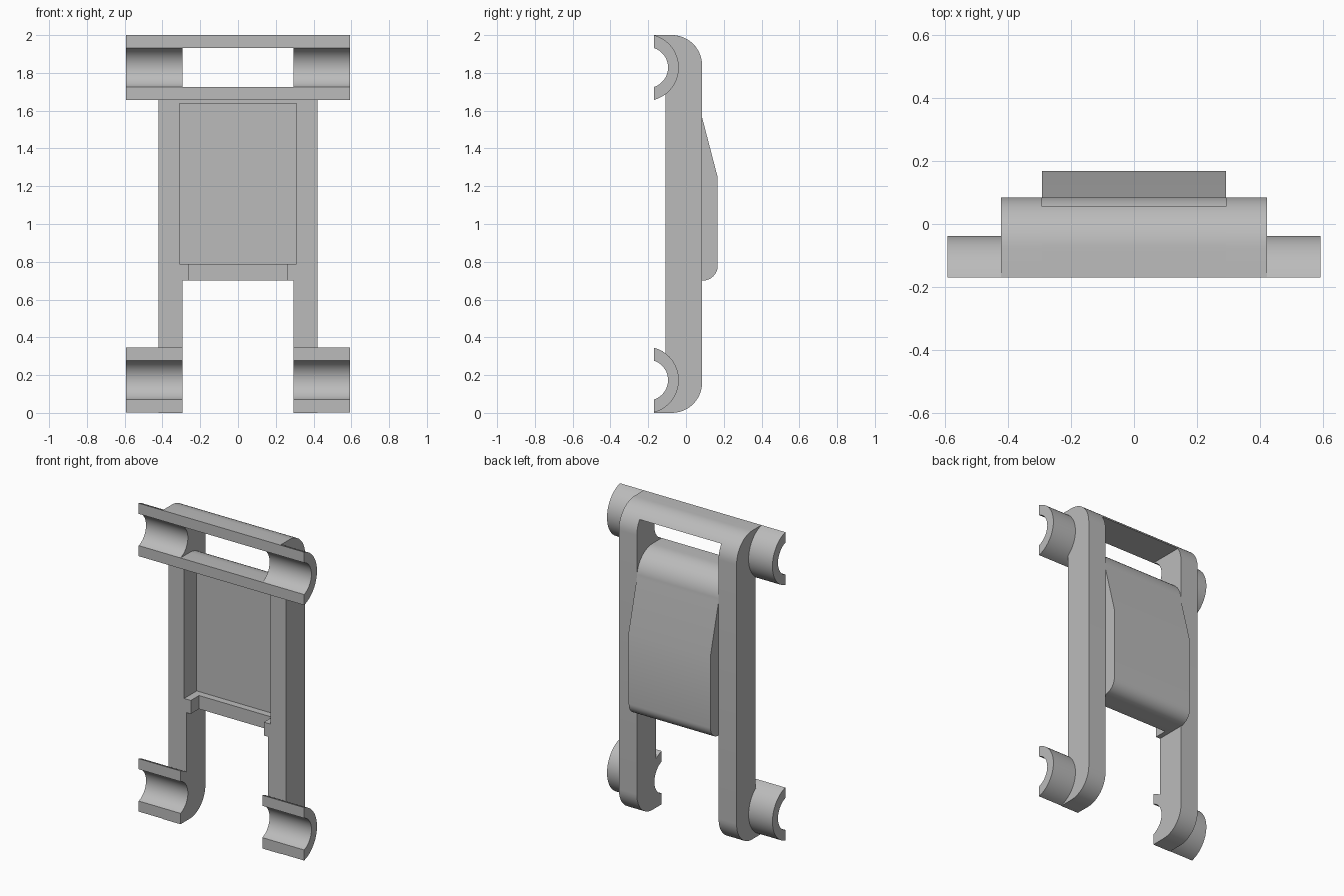
import bpy, bmesh
from math import sin, cos, pi, atan2, asin

cube = bpy.data.objects.get("Cube")
if cube:
    bpy.data.objects.remove(cube, do_unlink=True)

grey = bpy.data.materials.new("plain grey")
grey.use_nodes = True
colour = (0.5, 0.5, 0.5, 1)
grey.diffuse_color = colour
grey.node_tree.nodes["Principled BSDF"].inputs["Base Color"].default_value = colour

# Shared dimensions
FRONT, RAIL_FRONT, BACK = -0.17, -0.109, 0.085
INNER, OUTER, TUBE_END = 0.293, 0.422, 0.593
CORNER = 0.16
LOW, HIGH = 0.1735, 1.8285          # heights of the clip centres
HALF, BORE_HALF = 0.1715, 0.103     # half heights at the open front
DEPTH, BORE_DEPTH = 0.132, 0.075


def arc(cy, cz, r, a0, a1, n=12):
    return [(cy + r * cos(a0 + (a1 - a0) * i / n), cz + r * sin(a0 + (a1 - a0) * i / n))
            for i in range(n + 1)]


def clip_circle(half, depth):
    """Centre y, radius and half angle of an arc opening at the front plane."""
    r = (half * half + depth * depth) / (2 * depth)
    cy = FRONT + depth - r
    return cy, r, atan2(half, FRONT - cy)


def clip_arc(z, half, depth, n=24):
    cy, r, a = clip_circle(half, depth)
    return arc(cy, z, r, -a, a, n)


def fillet(z, side):
    """Outer clip curve from the front plane to the rail front (side +1 above, -1 below)."""
    cy, r, a = clip_circle(HALF, DEPTH)
    b = pi / 2 - asin((RAIL_FRONT - cy) / r)
    return arc(cy, z, r, side * a, side * b, 5)


def extrude(name, profile, x0, x1):
    """Solid made by sweeping a (y, z) outline along x."""
    bm = bmesh.new()
    face = bm.faces.new([bm.verts.new((x0, y, z)) for y, z in profile])
    new = bmesh.ops.extrude_face_region(bm, geom=[face])["geom"]
    verts = [v for v in new if isinstance(v, bmesh.types.BMVert)]
    bmesh.ops.translate(bm, verts=verts, vec=(x1 - x0, 0, 0))
    bmesh.ops.recalc_face_normals(bm, faces=bm.faces[:])
    mesh = bpy.data.meshes.new(name)
    bm.to_mesh(mesh)
    bm.free()
    mesh.materials.append(grey)
    ob = bpy.data.objects.new(name, mesh)
    bpy.context.collection.objects.link(ob)
    return ob


def box(name, half_x, y0, y1, z0, z1):
    return extrude(name, [(y0, z0), (y1, z0), (y1, z1), (y0, z1)], -half_x, half_x)


def finish(ob, cutters=()):
    bpy.ops.object.select_all(action="DESELECT")
    bpy.context.view_layer.objects.active = ob
    ob.select_set(True)
    for cutter in cutters:
        mod = ob.modifiers.new("cut", "BOOLEAN")
        mod.operation, mod.solver, mod.object = "DIFFERENCE", "EXACT", cutter
        bpy.ops.object.modifier_apply(modifier=mod.name)
    bpy.ops.object.shade_smooth_by_angle()


# Recess in the front, and the shallower notch in its lower lip
recess = box("recess_cutter", 0.31, -0.3, 0.02, 0.787, 1.638)
notch = box("notch_cutter", 0.262, -0.3, -0.025, 0.6, 0.8)

# Side rails with rounded back corners and a bore at each end
rail = [(FRONT, 0)]
rail += arc(BACK - CORNER, CORNER, CORNER, -pi / 2, 0)
rail += arc(BACK - CORNER, 2 - CORNER, CORNER, 0, pi / 2)
rail += [(FRONT, 2)]
rail += clip_arc(HIGH, BORE_HALF, BORE_DEPTH)[::-1]
rail += fillet(HIGH, -1)
rail += fillet(LOW, 1)[::-1]
rail += clip_arc(LOW, BORE_HALF, BORE_DEPTH)[::-1]

# Clip section: outer curve, then the bore back again
for side, s in (("left", 1), ("right", -1)):
    finish(extrude(side + "_rail", rail, s * INNER, s * OUTER), [recess])
    for level, z in (("lower", LOW), ("upper", HIGH)):
        clip = clip_arc(z, HALF, DEPTH) + clip_arc(z, BORE_HALF, BORE_DEPTH)[::-1]
        finish(extrude(f"{side}_{level}_clip", clip, s * OUTER, s * TUBE_END))

# Centre panel: padded back, curved shoulder and front cross bar
SLOT_LOW, SLOT_HIGH = HIGH - BORE_HALF, HIGH + BORE_HALF
panel = [(RAIL_FRONT, 0.7)]
panel += arc(0.088, 0.78, 0.08, -pi / 2, 0)
panel += [(0.168, 1.246)]
panel += arc(BACK - CORNER, SLOT_LOW - CORNER, CORNER, 0, pi / 2)
panel += [(FRONT, SLOT_LOW)]
panel += fillet(HIGH, -1)
finish(extrude("centre_panel", panel, -INNER, INNER), [recess, notch])

# Top cross bar above the slot
start = asin((SLOT_HIGH - 2 + CORNER) / CORNER)
bar = [(FRONT, SLOT_HIGH)] + arc(BACK - CORNER, 2 - CORNER, CORNER, start, pi / 2) + [(FRONT, 2)]
finish(extrude("top_bar", bar, -INNER, INNER))

for cutter in (recess, notch):
    bpy.data.objects.remove(cutter, do_unlink=True)
